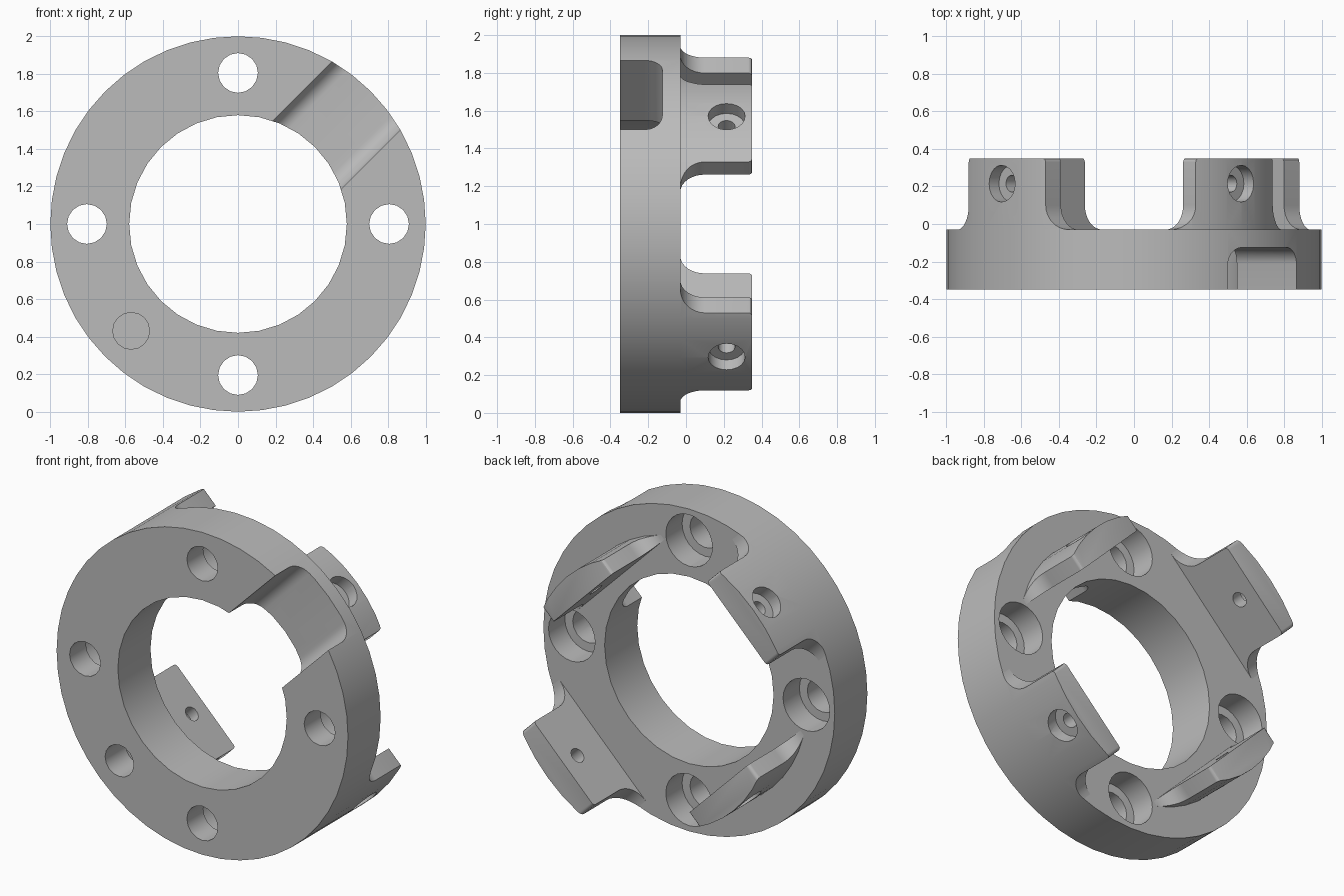
import bpy, bmesh
from math import sin, cos, pi, radians
from mathutils import Vector, Matrix

if "Cube" in bpy.data.objects:
    bpy.data.objects.remove(bpy.data.objects["Cube"])

CENTRE = Vector((0, 0, 1))
Y = Vector((0, 1, 0))
FRONT, FACE, BACK = -0.35, -0.03, 0.35      # ring front, ring back, lug ends

metal = bpy.data.materials.new("plain_grey")
metal.use_nodes = True
grey = (0.5, 0.5, 0.5, 1)
metal.diffuse_color = grey
metal.node_tree.nodes["Principled BSDF"].inputs["Base Color"].default_value = grey


def make_object(name, bm):
    bmesh.ops.recalc_face_normals(bm, faces=bm.faces)
    mesh = bpy.data.meshes.new(name)
    bm.to_mesh(mesh)
    bm.free()
    mesh.materials.append(metal)
    obj = bpy.data.objects.new(name, mesh)
    bpy.context.collection.objects.link(obj)
    return obj


def radial(angle):
    a = radians(angle)
    return Vector((cos(a), 0, sin(a)))


def cylinder(name, start, end, radius, segments):
    axis = end - start
    bm = bmesh.new()
    place = Matrix.Translation((start + end) / 2) @ axis.to_track_quat('Z', 'Y').to_matrix().to_4x4()
    bmesh.ops.create_cone(bm, cap_ends=True, segments=segments, radius1=radius,
                          radius2=radius, depth=axis.length, matrix=place)
    return make_object(name, bm)


def y_cylinder(at, y0, y1, radius, segments):
    return cylinder("cutter", at + Y * y0, at + Y * y1, radius, segments)


def arc(ct, cy, r, a0, a1, steps):
    angles = [radians(a0 + (a1 - a0) * i / steps) for i in range(steps + 1)]
    return [(ct + r * cos(a), cy + r * sin(a)) for a in angles]


def radial_prism(name, half, angle, u0, u1):
    """Mirror a half profile of (tangent, y) points and extrude it radially."""
    out = radial(angle)
    tangent = radial(angle + 90)
    points = half + [(-t, y) for t, y in reversed(half)]
    bm = bmesh.new()
    face = bm.faces.new([bm.verts.new(CENTRE + out * u0 + tangent * t + Y * y) for t, y in points])
    grown = bmesh.ops.extrude_face_region(bm, geom=[face])["geom"]
    bmesh.ops.translate(bm, vec=out * (u1 - u0),
                        verts=[v for v in grown if isinstance(v, bmesh.types.BMVert)])
    return make_object(name, bm)


def boolean(obj, cutter, operation='DIFFERENCE'):
    mod = obj.modifiers.new("cut", 'BOOLEAN')
    mod.operation, mod.solver, mod.object = operation, 'EXACT', cutter
    graph = bpy.context.evaluated_depsgraph_get()
    mesh = bpy.data.meshes.new_from_object(obj.evaluated_get(graph))
    obj.modifiers.clear()
    obj.data = mesh
    bpy.data.objects.remove(cutter)


# Ring with a central opening
ring = cylinder("ring_body", CENTRE + Y * FRONT, CENTRE + Y * FACE, 1, 48)
boolean(ring, y_cylinder(CENTRE, -1, 1, 0.58, 32))

# Four bolt holes, counterbored from the back
bolt_centres = [CENTRE + radial(a) * 0.805 for a in (0, 90, 180, 270)]
for c in bolt_centres:
    boolean(ring, y_cylinder(c, -1, 1, 0.106, 16))
    boolean(ring, y_cylinder(c, -0.19, 1, 0.16, 24))

# Blind locating hole in the front
boolean(ring, y_cylinder(CENTRE + radial(225) * 0.805, -1, -0.15, 0.098, 16))

# Round-cornered radial channel across the front
channel = [(0.258, -0.5)] + arc(0.168, -0.215, 0.09, 0, 90, 8)
boolean(ring, radial_prism("cutter", channel, 45, 0.3, 1.3))

# Lugs: flared at the foot, flat inside, round outside
lug_profile = ([(0.42, FACE)] + arc(0.42, FACE + 0.13, 0.13, 270, 180, 8)
               + arc(0.27, BACK - 0.02, 0.02, 0, 90, 3))
lugs = []
for label, angle, inside, outside in (("upper_left", 45, 0.66, 0.81),
                                      ("upper_right", 135, 0.84, 1.0),
                                      ("lower_right", 225, 0.66, 0.81),
                                      ("lower_left", 315, 0.84, 1.0)):
    lug = radial_prism(label + "_lug", lug_profile, angle, inside, 1.2)
    boolean(lug, y_cylinder(CENTRE, -0.5, 0.5, outside, 48), 'INTERSECT')
    # Clearance for the neighbouring bolt heads
    for c in bolt_centres:
        boolean(lug, y_cylinder(c, -0.5, 0.5, 0.16, 24))
    # Counterbored screw hole through the lug
    out = radial(angle)
    hole = CENTRE + Y * 0.215
    boolean(lug, cylinder("cutter", hole + out * 0.5, hole + out * 1.2, 0.045, 16))
    boolean(lug, cylinder("cutter", hole + out * (outside - 0.08), hole + out * 1.2, 0.098, 20))
    lugs.append(lug)

# Smooth shading with crisp edges
bpy.ops.object.select_all(action='DESELECT')
for obj in [ring] + lugs:
    obj.select_set(True)
bpy.context.view_layer.objects.active = ring
bpy.ops.object.shade_smooth_by_angle(angle=radians(30))
